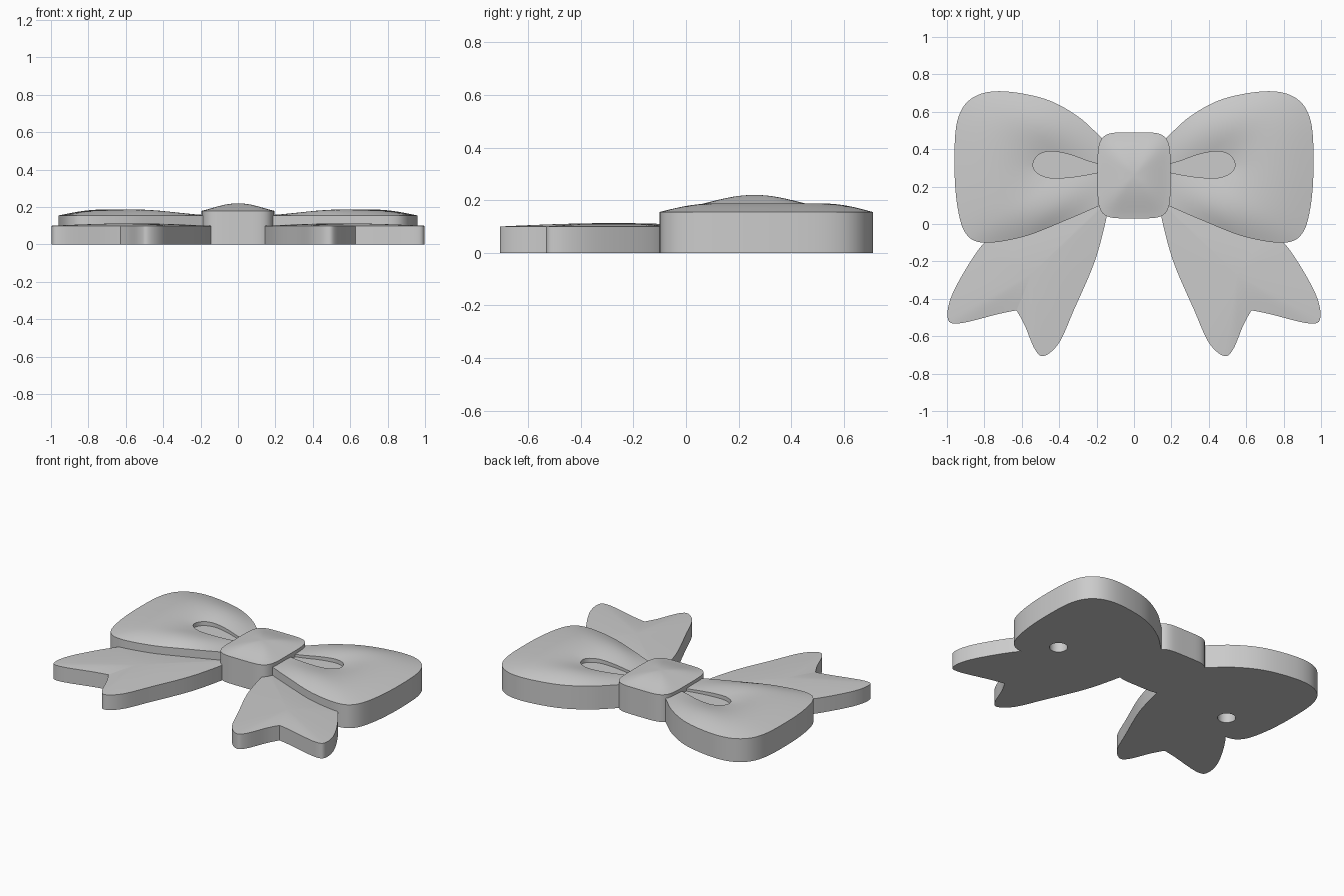
import bpy, bmesh, math
from mathutils import Vector

if "Cube" in bpy.data.objects:
    bpy.data.objects.remove(bpy.data.objects["Cube"], do_unlink=True)

grey = bpy.data.materials.new("plain_grey")
grey.use_nodes = True
colour = (0.6, 0.6, 0.6, 1)
grey.diffuse_color = colour
grey.node_tree.nodes["Principled BSDF"].inputs["Base Color"].default_value = colour


def smooth_outline(points, corners=(), steps=7):
    """Closed smooth path through the points; corners stay sharp."""
    pts = [Vector(p) for p in points]
    count = len(pts)
    tangents = [Vector((0, 0)) if i in corners else (pts[(i + 1) % count] - pts[i - 1]) / 2
                for i in range(count)]
    path = []
    for i in range(count):
        a, b = pts[i], pts[(i + 1) % count]
        ta, tb = tangents[i], tangents[(i + 1) % count]
        for k in range(steps):
            u = k / steps
            w = u * u * (3 - 2 * u)
            path.append(a * (1 - w) + b * w + ta * u * (1 - u) ** 2 - tb * u * u * (1 - u))
    return path


def at_height(path, z):
    return [(p.x, p.y, z) for p in path]


def domed_rings(outer, inner, height, count=12, last=1.0):
    """Rings blending from the outer to the inner path, lifted by height(t, x)."""
    rings = []
    for k in range(count + 1):
        t = last * k / count
        blend = [a.lerp(b, t) for a, b in zip(outer, inner)]
        rings.append([(p.x, p.y, height(t, p.x)) for p in blend])
    return rings


def build(name, rings, side=1):
    """Skin the rings in order and cap both ends."""
    bm = bmesh.new()
    loops = [[bm.verts.new((side * x, y, z)) for x, y, z in ring] for ring in rings]
    for low, high in zip(loops, loops[1:]):
        for i in range(len(low)):
            j = (i + 1) % len(low)
            bm.faces.new((low[i], low[j], high[j], high[i]))
    bm.faces.new(loops[0])
    bm.faces.new(loops[-1])
    bmesh.ops.recalc_face_normals(bm, faces=bm.faces)
    mesh = bpy.data.meshes.new(name)
    bm.to_mesh(mesh)
    bm.free()
    mesh.materials.append(grey)
    obj = bpy.data.objects.new(name, mesh)
    bpy.context.collection.objects.link(obj)
    return obj


def activate(obj):
    bpy.ops.object.select_all(action='DESELECT')
    obj.select_set(True)
    bpy.context.view_layer.objects.active = obj


def finish(obj):
    activate(obj)
    bpy.ops.object.shade_smooth_by_angle(angle=math.radians(32))


def drill(obj, x, y, radius, depth):
    """Blind round socket in the underside."""
    bpy.ops.mesh.primitive_cylinder_add(vertices=32, radius=radius, depth=depth * 2, location=(x, y, 0))
    cutter = bpy.context.object
    cutter.hide_render = True
    cutter.data.materials.append(grey)
    activate(obj)
    cut = obj.modifiers.new("socket", 'BOOLEAN')
    cut.operation = 'DIFFERENCE'
    cut.solver = 'EXACT'
    cut.object = cutter
    bpy.ops.object.modifier_apply(modifier=cut.name)
    bpy.data.objects.remove(cutter, do_unlink=True)


# Loop outline and the matching teardrop opening inside it
loop_path = smooth_outline([
    (.10, .42), (.16, .45), (.30, .575), (.48, .67), (.72, .71), (.87, .67), (.945, .55), (.96, .32),
    (.945, .10), (.90, -.05), (.80, -.10), (.59, -.068), (.38, .013), (.19, .095), (.10, .14)])
teardrop_path = smooth_outline([
    (.12, .305), (.17, .315), (.25, .338), (.34, .37), (.43, .388), (.49, .38), (.525, .355), (.54, .315),
    (.525, .28), (.49, .258), (.44, .246), (.35, .249), (.26, .262), (.17, .28), (.12, .295)])

# Forked tail outline, sharp at the notch
tail_path = smooth_outline([
    (.14, .12), (.147, .035), (.21, -.20), (.32, -.457), (.40, -.634), (.48, -.705), (.53, -.67),
    (.585, -.54), (.628, -.462), (.72, -.48), (.94, -.532), (.997, -.495), (.96, -.35), (.81, -.11),
    (.70, -.05)], corners=(0, 8, 14))
tail_centre = [Vector((.55, -.27))] * len(tail_path)


def loop_height(t, x):
    u = min(max((x - .1) / .45, 0), 1)
    return .155 + .032 * math.sin(math.pi * .88 * t) * u * u * (3 - 2 * u)


def tail_height(t, x):
    return .1 + .013 * math.sin(math.pi / 2 * t)


def knot_height(t, x):
    return .18 + .04 * math.sin(math.pi / 2 * t) ** 1.2


for side, label in ((1, "left"), (-1, "right")):
    rings = [at_height(loop_path, 0)] + domed_rings(loop_path, teardrop_path, loop_height)
    rings.append(at_height(teardrop_path, .14))
    bow_loop = build(label + "_loop", rings, side)
    drill(bow_loop, side * .66, .08, .055, .08)
    finish(bow_loop)

    rings = [at_height(tail_path, 0)] + domed_rings(tail_path, tail_centre, tail_height, last=.97)
    finish(build(label + "_tail", rings, side))

# Central knot: pillow with a rounded-square outline
knot_path = []
for i in range(80):
    angle = math.tau * i / 80
    c, s = math.cos(angle), math.sin(angle)
    reach = (abs(c) ** 5 + abs(s) ** 5) ** -.2
    knot_path.append(Vector((.195 * c * reach, .26 + .23 * s * reach)))
knot_centre = [Vector((0, .26))] * len(knot_path)
rings = [at_height(knot_path, 0)] + domed_rings(knot_path, knot_centre, knot_height, last=.97)
finish(build("knot", rings))
